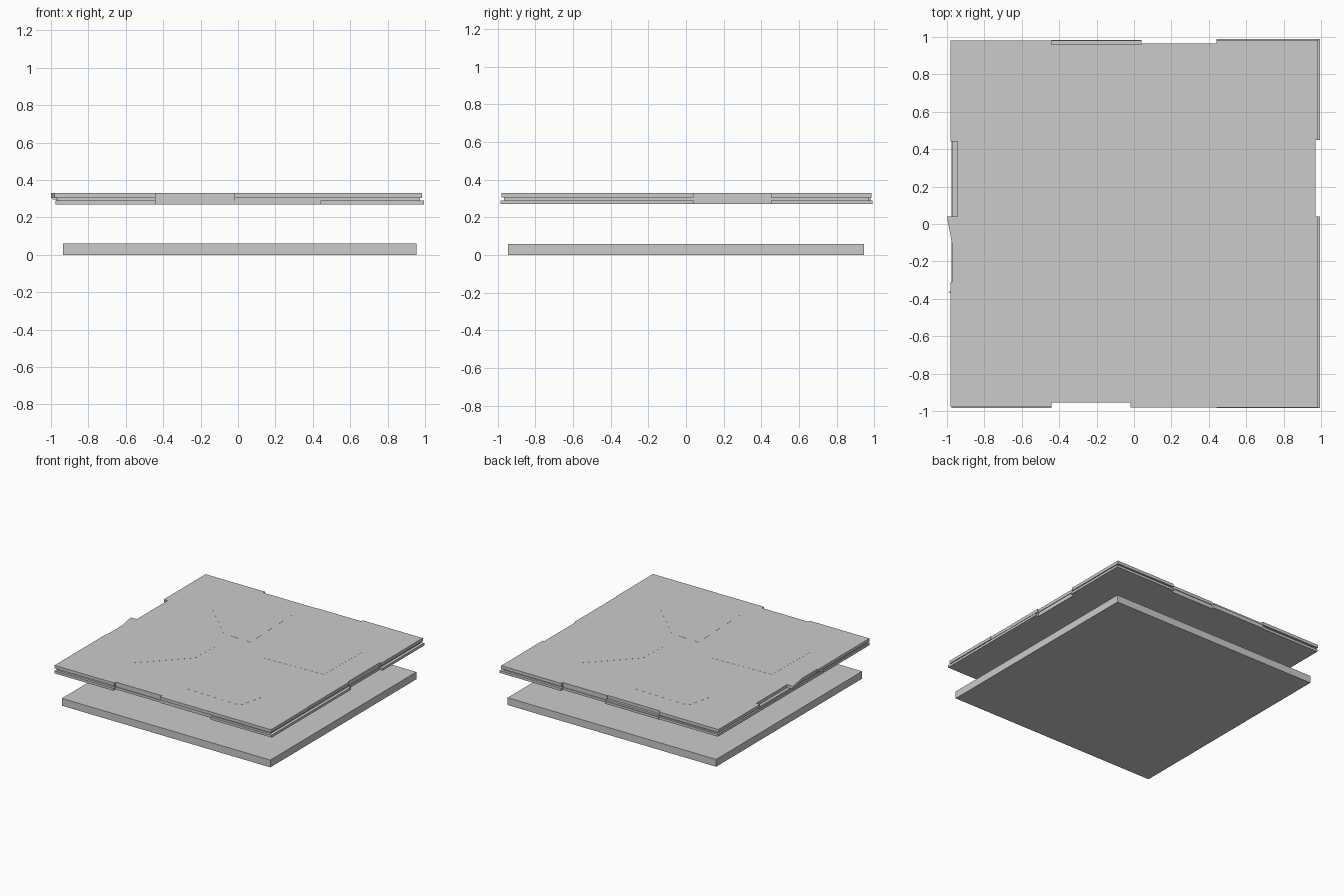
import bpy
import bmesh
from mathutils import Matrix

if "Cube" in bpy.data.objects:
    bpy.data.objects.remove(bpy.data.objects["Cube"])


def finish(bm, name):
    bmesh.ops.remove_doubles(bm, verts=bm.verts, dist=0.00005)
    bmesh.ops.recalc_face_normals(bm, faces=bm.faces)
    me = bpy.data.meshes.new(name)
    bm.to_mesh(me)
    bm.free()
    ob = bpy.data.objects.new(name, me)
    bpy.context.collection.objects.link(ob)
    return ob


def prism(name, pts, z0, z1):
    bm = bmesh.new()
    face = bm.faces.new([bm.verts.new((x, y, z0)) for x, y in pts])
    ext = bmesh.ops.extrude_face_region(bm, geom=[face])
    for v in ext["geom"]:
        if isinstance(v, bmesh.types.BMVert):
            v.co.z = z1
    return finish(bm, name)


# Where each side of the upper plate steps in or out (front, right, back, left)
BREAKS = [(-.44, -.02, .44), (-.50, .04, .45), (-.44, .04, .44), (-.31, .04, .44)]


def outline(offsets):
    """Counter-clockwise notched outline; four edge offsets per side."""
    f, r, b, l = offsets
    pts = []

    def side(breaks, offs, make, reverse):
        steps = []
        for i, t in enumerate(breaks):
            steps += [(t, offs[i]), (t, offs[i + 1])]
        for t, o in (reversed(steps) if reverse else steps):
            pts.append(make(t, o))

    pts.append((-l[0], -f[0]))
    side(BREAKS[0], f, lambda t, o: (t, -o), False)
    pts.append((r[0], -f[3]))
    side(BREAKS[1], r, lambda t, o: (o, t), False)
    pts.append((r[3], b[3]))
    side(BREAKS[2], b, lambda t, o: (t, o), True)
    pts.append((-l[3], b[0]))
    side(BREAKS[3], l, lambda t, o: (-o, t), True)
    return pts


# Base slab
prism("base_slab", [(-.935, -.945), (.955, -.945), (.955, .945), (-.935, .945)], 0, .06)

# Upper plate: lower lip, recessed groove and top lip as one closed shell
lower = outline([(.985, .955, .960, .985), (.995, .995, .970, .995),
                 (.980, .985, .965, .990), (.975, .975, .975, .975)])
groove = outline([(.965, .950, .965, .965), (.972, .972, .965, .972),
                  (.965, .980, .960, .970), (.965, .965, .970, .960)])
upper = outline([(.975, .955, .980, .980), (.985, .980, .970, .985),
                 (.980, .960, .965, .985), (.980, .972, .945, .980)])
rings = [(lower, .27), (lower, .29), (groove, .29), (groove, .305), (upper, .305), (upper, .33)]
bm = bmesh.new()
loops = [[bm.verts.new((x, y, z)) for x, y in pts] for pts, z in rings]
n = len(loops[0])
for a, b in zip(loops, loops[1:]):
    for i in range(n):
        j = (i + 1) % n
        bm.faces.new((a[i], a[j], b[j], b[i]))
bm.faces.new(list(reversed(loops[0])))
bm.faces.new(loops[-1])
bmesh.ops.remove_doubles(bm, verts=bm.verts, dist=0.00005)
finish(bm, "upper_plate")

# Chipped lips on the left edge
prism("left_edge_lip", [(-1, .04), (-.965, -.15), (-.94, -.15), (-.94, .04)], .305, .3295)
prism("left_edge_chip", [(-.992, -.365), (-.97, -.375), (-.97, -.355)], .295, .31)

# Four nearly flush panels turned about the centre
panel = [(.19, .02), (.75, .04), (.76, .55), (.53, .61), (.20, .27)]
for k in range(4):
    ob = prism(f"surface_panel_{k + 1}", panel, .32, .3306)
    ob.data.transform(Matrix.Rotation(k * 1.5707963, 4, 'Z'))
